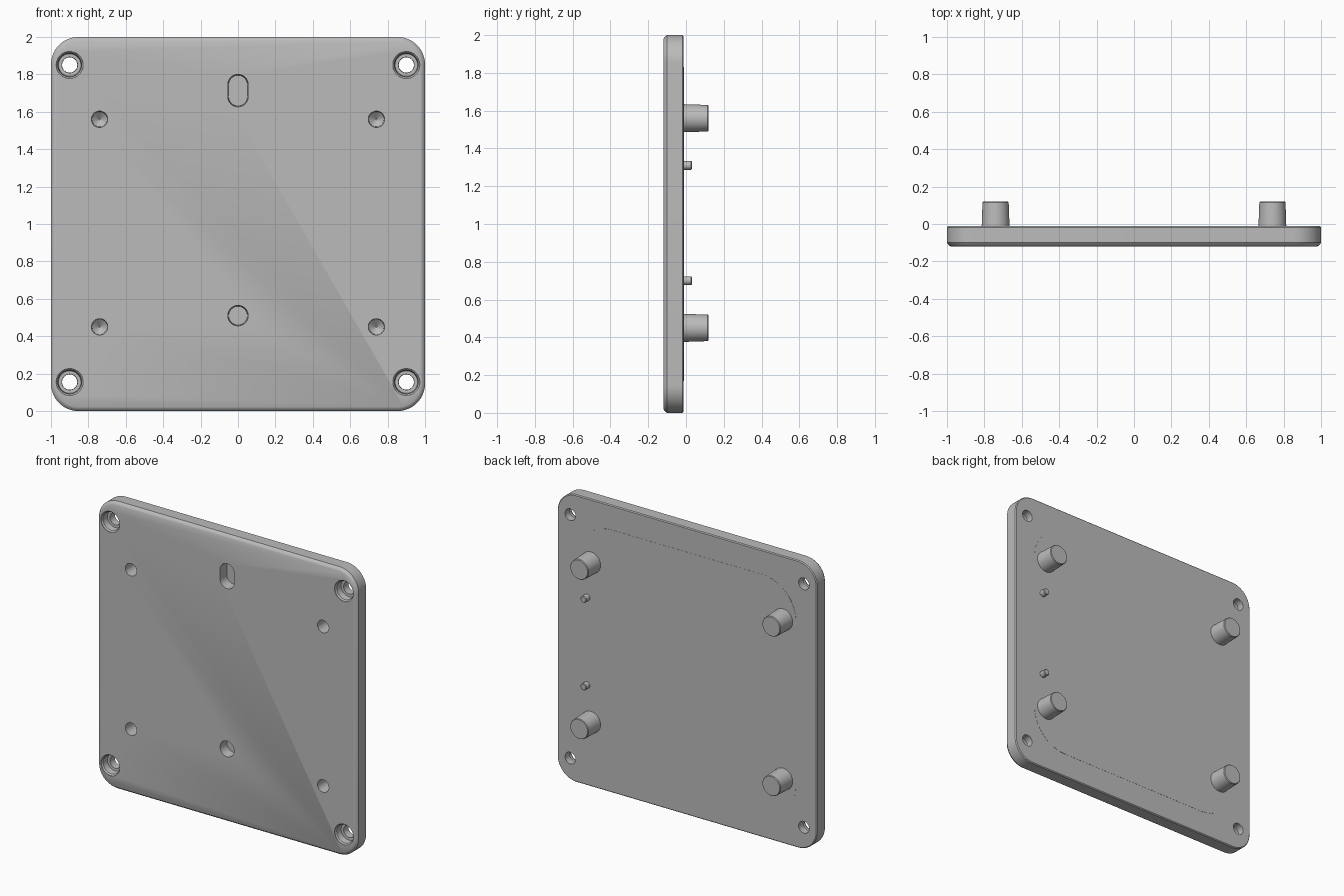
import bpy, bmesh, math

cube = bpy.data.objects.get("Cube")
if cube:
    bpy.data.objects.remove(cube, do_unlink=True)

grey = bpy.data.materials.new("plain grey")
grey.use_nodes = True
colour = (0.5, 0.5, 0.5, 1)
grey.diffuse_color = colour
grey.node_tree.nodes["Principled BSDF"].inputs["Base Color"].default_value = colour

FRONT, BACK, TIP = -0.12, -0.012, 0.12
MID = 1.0


def outline(hw, hh, r, steps):
    """Rounded rectangle in x and z, centred on the origin."""
    pts = []
    for k, (sx, sz) in enumerate([(1, 1), (-1, 1), (-1, -1), (1, -1)]):
        for i in range(steps + 1):
            a = math.pi / 2 * (k + i / steps)
            p = (sx * (hw - r) + r * math.cos(a), sz * (hh - r) + r * math.sin(a))
            if not pts or math.dist(p, pts[-1]) > 1e-5:
                pts.append(p)
    if math.dist(pts[0], pts[-1]) < 1e-5:
        pts.pop()
    return pts


def loft(name, sections, x=0, z=MID, steps=10):
    """Skin a stack of rounded rectangles given as (y, half width, half height, radius)."""
    bm = bmesh.new()
    loops = [[bm.verts.new((x + px, y, z + pz)) for px, pz in outline(hw, hh, r, steps)]
             for y, hw, hh, r in sections]
    for a, b in zip(loops, loops[1:]):
        for i in range(len(a)):
            j = (i + 1) % len(a)
            bm.faces.new((a[i], a[j], b[j], b[i]))
    bm.faces.new(loops[0])
    bm.faces.new(loops[-1])
    bmesh.ops.recalc_face_normals(bm, faces=bm.faces)
    mesh = bpy.data.meshes.new(name)
    bm.to_mesh(mesh)
    bm.free()
    mesh.materials.append(grey)
    ob = bpy.data.objects.new(name, mesh)
    bpy.context.collection.objects.link(ob)
    return ob


def turned(name, profile, x, z):
    """Round part along y from (y, radius) pairs."""
    return loft(name, [(y, r, r, r) for y, r in profile], x, z)


# Plate with rounded corners and softened edges
plate = loft("plate", [
    (FRONT, 0.978, 0.978, 0.125),
    (FRONT + 0.006, 0.99, 0.99, 0.137),
    (FRONT + 0.02, 1, 1, 0.147),
    (BACK - 0.006, 1, 1, 0.147),
    (BACK, 0.994, 0.994, 0.141)], steps=14)

# Faintly raised panel on the back
panel = loft("back_panel", [(BACK - 0.02, 0.84, 0.83, 0.26), (BACK + 0.001, 0.84, 0.83, 0.26)])

# Standoffs and locating pins on the back
peg_spots = [(sx * 0.74, z) for sx in (-1, 1) for z in (0.45, 1.56)]
standoffs = [turned("standoff", [(BACK - 0.03, 0.075), (0.03, 0.073),
                                 (TIP - 0.005, 0.07), (TIP, 0.066)], x, z) for x, z in peg_spots]
pins = [turned("locating_pin", [(BACK - 0.02, 0.023), (0.027, 0.023), (0.031, 0.019)], 0.77, z)
        for z in (0.7, 1.31)]

# Cutters: blind pilot holes, stepped corner holes, slot and round recess
cutters = [turned("pilot_cutter", [(FRONT - 0.02, 0.044), (0.03, 0.04), (0.06, 0.004)], x, z)
           for x, z in peg_spots]
for x in (-0.9, 0.9):
    for z in (0.155, 1.85):
        cutters.append(turned("corner_hole_cutter", [
            (FRONT - 0.02, 0.074), (FRONT + 0.004, 0.072), (FRONT + 0.012, 0.064),
            (FRONT + 0.055, 0.06), (FRONT + 0.056, 0.042), (BACK + 0.03, 0.04)], x, z))
cutters.append(loft("slot_cutter", [(FRONT - 0.02, 0.056, 0.088, 0.056),
                                    (FRONT + 0.07, 0.05, 0.082, 0.05)], 0, 1.713))
cutters.append(turned("recess_cutter", [(FRONT - 0.02, 0.056), (FRONT + 0.07, 0.05)], 0, 0.51))

# Cut the plate, the panel and the standoffs
helpers = bpy.data.collections.new("cutters")
bpy.context.scene.collection.children.link(helpers)
for c in cutters:
    bpy.context.collection.objects.unlink(c)
    helpers.objects.link(c)
    c.hide_render = True
cut_parts = [plate, panel] + standoffs
for ob in cut_parts:
    mod = ob.modifiers.new("holes", "BOOLEAN")
    mod.operation = "DIFFERENCE"
    mod.solver = "EXACT"
    mod.operand_type = "COLLECTION"
    mod.collection = helpers
bpy.context.view_layer.update()
graph = bpy.context.evaluated_depsgraph_get()
baked = [(ob, bpy.data.meshes.new_from_object(ob.evaluated_get(graph))) for ob in cut_parts]
for ob, mesh in baked:
    ob.modifiers.clear()
    ob.data = mesh
for c in cutters:
    bpy.data.objects.remove(c, do_unlink=True)
bpy.data.collections.remove(helpers)
bpy.context.view_layer.update()

# Smooth the round walls while keeping edges sharp
bpy.ops.object.select_all(action="DESELECT")
for ob in cut_parts + pins:
    ob.select_set(True)
bpy.context.view_layer.objects.active = plate
bpy.ops.object.shade_smooth_by_angle(angle=math.radians(30))
